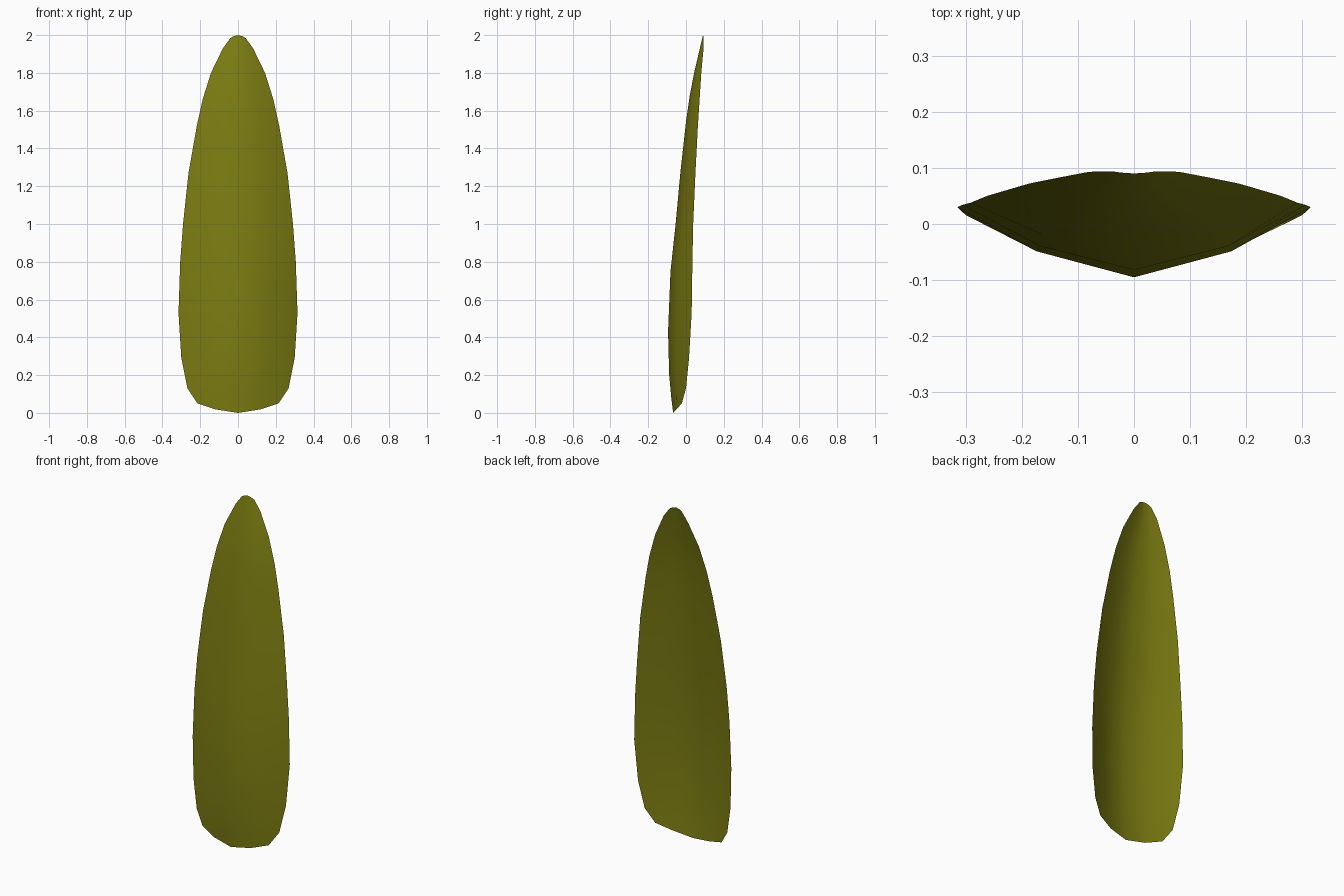
import bpy, bmesh

# Rows from base to tip: half width, rim z, rim y, midrib z, midrib y
ROWS = [
    (0.215, 0.05, -0.022, 0.0, -0.068),
    (0.268, 0.13, 0.000, 0.08, -0.078),
    (0.300, 0.29, 0.016, 0.20, -0.089),
    (0.315, 0.53, 0.030, 0.43, -0.095),
    (0.306, 0.80, 0.034, 0.75, -0.082),
    (0.291, 1.00, 0.038, 1.00, -0.055),
    (0.262, 1.27, 0.050, 1.27, -0.030),
    (0.218, 1.52, 0.063, 1.55, 0.001),
    (0.187, 1.66, 0.072, 1.68, 0.020),
    (0.143, 1.80, 0.081, 1.80, 0.043),
    (0.080, 1.93, 0.093, 1.92, 0.071),
    (0.040, 1.985, 0.094, 2.0, 0.090),
]
# Across the blade: fraction of half width, and of the midrib-to-rim rise
COLS = [(-1, 1), (-0.55, 0.37), (0, 0), (0.55, 0.37), (1, 1)]

# Thin cupped blade sheet
bm = bmesh.new()
grid = [[bm.verts.new((w * u, yc + (ye - yc) * f, zc + (ze - zc) * f))
         for u, f in COLS] for w, ze, ye, zc, yc in ROWS]
for a, b in zip(grid, grid[1:]):
    for i in range(len(COLS) - 1):
        bm.faces.new((a[i], a[i + 1], b[i + 1], b[i]))
mesh = bpy.data.meshes.new("leaf_blade")
bm.to_mesh(mesh)
bm.free()
mesh.shade_smooth()
leaf = bpy.data.objects.new("leaf_blade", mesh)
bpy.context.collection.objects.link(leaf)

# Olive green
mat = bpy.data.materials.new("olive")
mat.diffuse_color = (0.2, 0.2, 0.006, 1)
mesh.materials.append(mat)
